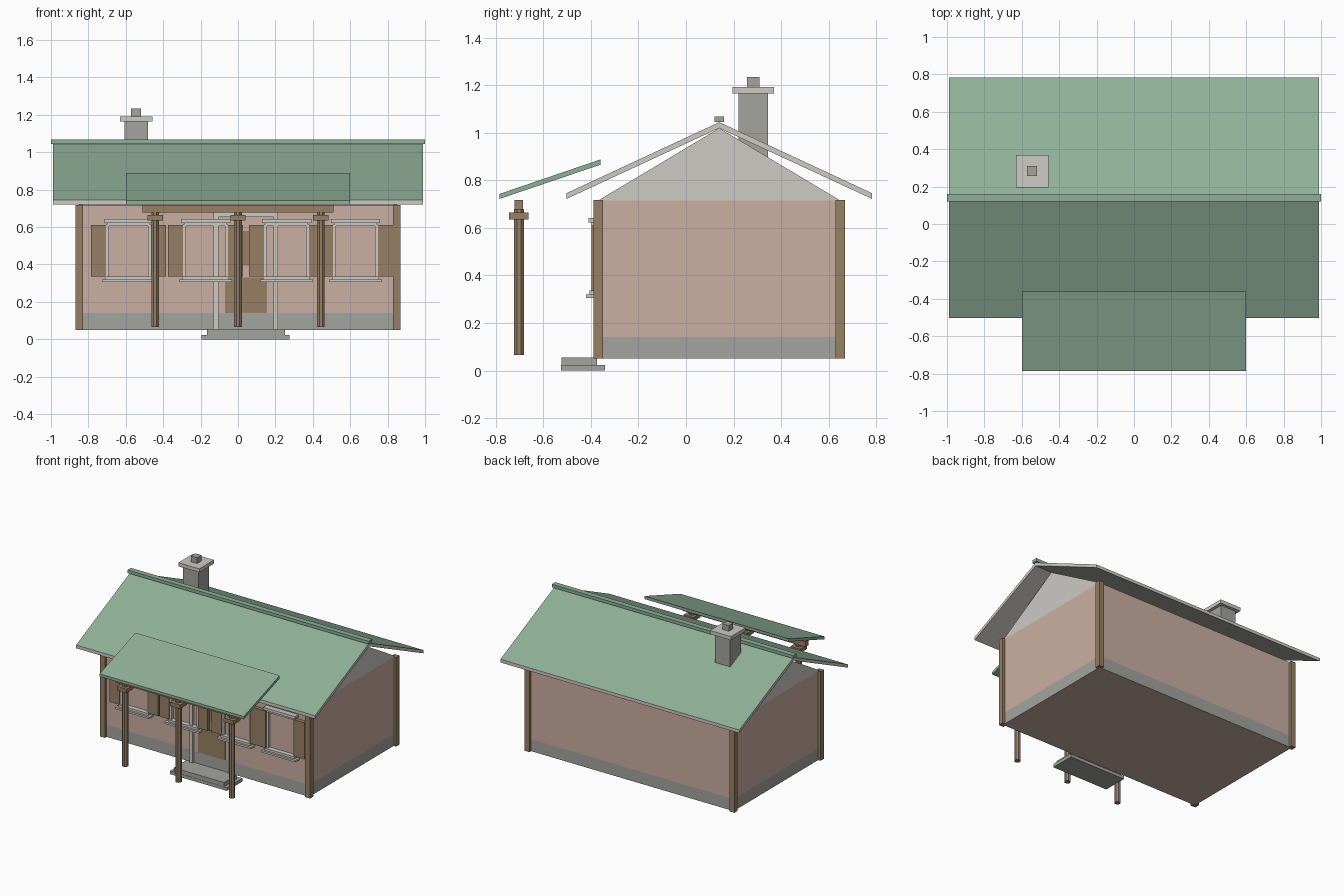
import bpy
import math
from mathutils import Vector

cube = bpy.data.objects.get("Cube")
if cube:
    bpy.data.objects.remove(cube, do_unlink=True)


def material(name, r, g, b):
    m = bpy.data.materials.new(name)
    m.use_nodes = True
    m.diffuse_color = (r, g, b, 1)
    m.node_tree.nodes["Principled BSDF"].inputs["Base Color"].default_value = (r, g, b, 1)
    return m


PINK = material("pink plaster", 0.60, 0.43, 0.365)
BROWN = material("brown wood", 0.31, 0.215, 0.13)
STONE = material("grey stone", 0.37, 0.37, 0.345)
TRIM = material("pale trim", 0.61, 0.595, 0.56)
GREEN = material("green roofing", 0.275, 0.435, 0.315)


def build(name, verts, faces, *mats):
    mesh = bpy.data.meshes.new(name)
    mesh.from_pydata(verts, [], faces)
    for m in mats:
        mesh.materials.append(m)
    ob = bpy.data.objects.new(name, mesh)
    bpy.context.collection.objects.link(ob)
    return ob


def extrude_x(name, profile, x0, x1, *mats):
    """Extrude a counter-clockwise (y, z) profile along x."""
    n = len(profile)
    verts = [(x, y, z) for x in (x0, x1) for y, z in profile]
    faces = [tuple(reversed(range(n))), tuple(range(n, 2 * n))]
    faces += [(i, (i + 1) % n, (i + 1) % n + n, i + n) for i in range(n)]
    return build(name, verts, faces, *mats)


def box(name, x, y, z, *mats):
    profile = [(y[0], z[0]), (y[1], z[0]), (y[1], z[1]), (y[0], z[1])]
    return extrude_x(name, profile, x[0], x[1], *mats)


def paint(ob, index, rule):
    for p in ob.data.polygons:
        if rule(p.normal):
            p.material_index = index


# House body
WX, FRONT, BACK, MID = 0.85, -0.37, 0.65, 0.14
base = box("foundation", (-WX, WX), (FRONT, BACK), (0.05, 0.14), STONE, PINK)
paint(base, 1, lambda n: n.z < -0.5)
box("walls", (-WX, WX), (FRONT, BACK), (0.14, 0.715), PINK)
extrude_x("gable", [(FRONT, 0.715), (BACK, 0.715), (MID, 1.02)], -WX, WX, TRIM)
for x in (-WX, WX):
    for y in (FRONT, BACK):
        box("corner_post", (x - 0.02, x + 0.02), (y - 0.02, y + 0.02), (0.05, 0.717), BROWN)

# Main roof: green on top, pale edges and underside
for side, eave in (("front", -0.503), ("back", 0.783)):
    prof = [(eave, 0.722), (MID, 1.02), (MID, 1.045), (eave, 0.746)]
    if side == "back":
        prof.reverse()
    slope = extrude_x(side + "_roof_slope", prof, -0.99, 0.99, TRIM, GREEN)
    paint(slope, 1, lambda n: n.z > 0.5)
box("ridge_cap", (-1, 1), (MID - 0.02, MID + 0.02), (1.045, 1.068), GREEN)

# Chimney
CX, CY = -0.545, 0.283
for part, r, z, mat in (("chimney_stack", 0.063, (0.85, 1.165), STONE),
                        ("chimney_cap", 0.087, (1.165, 1.192), TRIM),
                        ("chimney_pot", 0.026, (1.192, 1.235), STONE)):
    box(part, (CX - r, CX + r), (CY - r, CY + r), z, mat)

# Porch canopy, beam and posts
extrude_x("porch_roof", [(-0.785, 0.722), (-0.36, 0.866), (-0.36, 0.888), (-0.785, 0.743)],
          -0.598, 0.598, GREEN)
PY = -0.703
box("porch_beam", (-0.51, 0.51), (PY - 0.018, PY + 0.018), (0.678, 0.718), BROWN)
for x in (-0.443, 0, 0.443):
    bpy.ops.mesh.primitive_cylinder_add(vertices=8, radius=0.022, depth=0.615,
                                        location=(x, PY, 0.3725),
                                        rotation=(0, 0, math.pi / 8))
    post = bpy.context.object
    post.name = "porch_post"
    post.data.materials.append(BROWN)
    box("post_collar", (x - 0.041, x + 0.041), (PY - 0.041, PY + 0.041), (0.635, 0.664), BROWN)

# Entrance steps
box("lower_step", (-0.195, 0.275), (-0.525, -0.34), (0, 0.024), STONE)
box("upper_step", (-0.165, 0.25), (-0.523, -0.375), (0.024, 0.055), STONE)

# Door panels and surround
DX = 0.042
for z in ((0.14, 0.33), (0.395, 0.58)):
    box("door_panel", (DX - 0.112, DX + 0.112), (-0.376, FRONT), z, BROWN)
for s in (-1, 1):
    x = DX + s * 0.16
    box("door_jamb", (x - 0.013, x + 0.013), (-0.39, FRONT), (0.05, 0.66), TRIM)
box("door_lintel", (DX - 0.173, DX + 0.173), (-0.39, FRONT), (0.655, 0.678), TRIM)

# Windows with shutters, sills and heads
for wx in (-0.585, -0.173, 0.26, 0.628):
    for s in (-1, 1):
        a, b = sorted((wx + s * 0.12, wx + s * 0.2))
        box("shutter", (a, b), (-0.398, FRONT), (0.335, 0.61), BROWN)
        x = wx + s * 0.112
        box("window_jamb", (x - 0.008, x + 0.008), (-0.39, FRONT), (0.33, 0.615), TRIM)
    for part, half, y, z in (("window_sill", 0.142, -0.42, (0.306, 0.32)),
                             ("sill_moulding", 0.125, -0.405, (0.32, 0.336)),
                             ("window_top_rail", 0.115, -0.398, (0.606, 0.622)),
                             ("window_head", 0.132, -0.41, (0.622, 0.642))):
        box(part, (wx - half, wx + half), (y, FRONT), z, TRIM)
